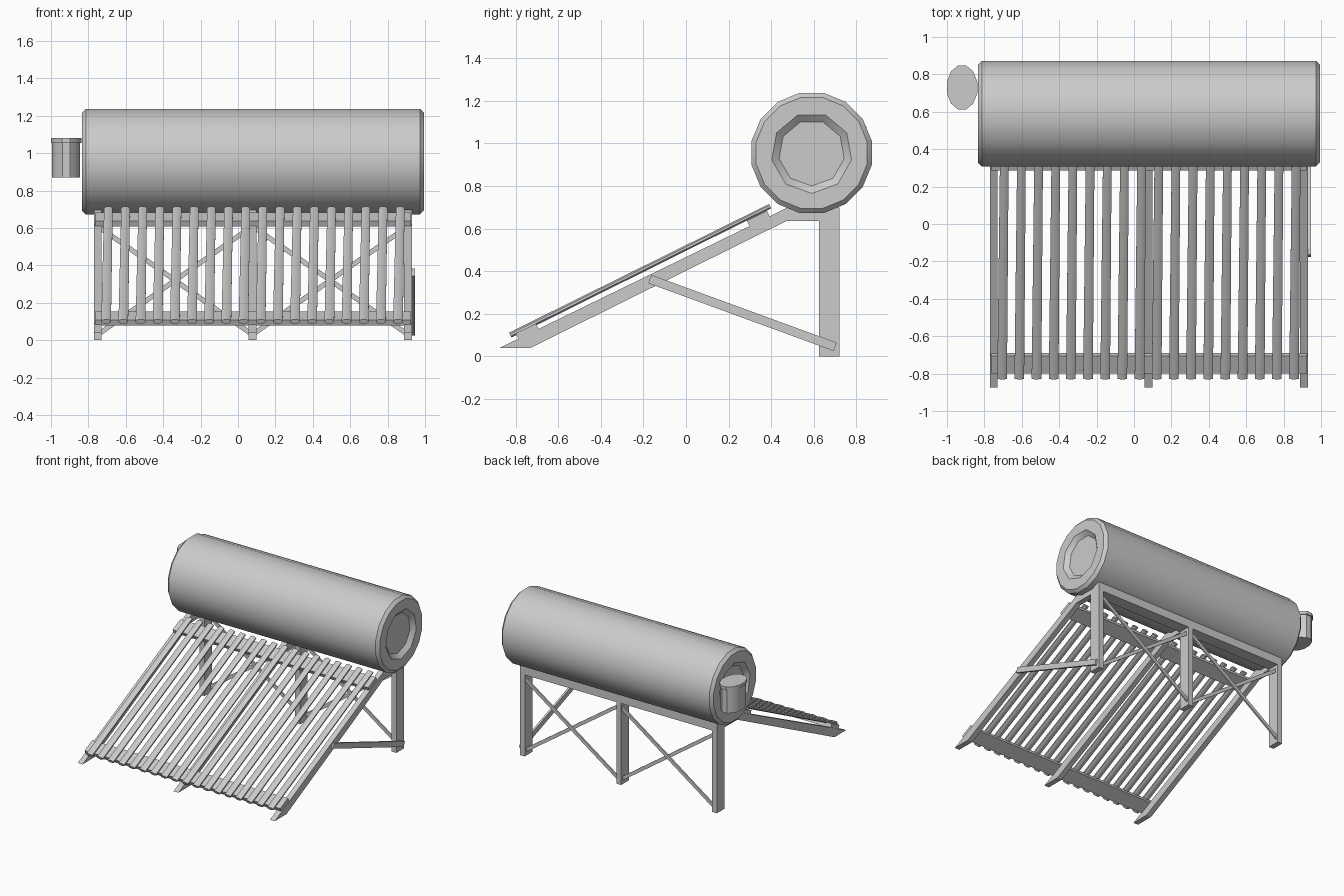
import bpy
import bmesh
from math import pi, radians
from mathutils import Matrix, Vector

if "Cube" in bpy.data.objects:
    bpy.data.objects.remove(bpy.data.objects["Cube"], do_unlink=True)

metal = bpy.data.materials.new("light_grey_metal")
metal.use_nodes = True
GREY = (0.6, 0.6, 0.6, 1)
metal.diffuse_color = GREY
metal.node_tree.nodes["Principled BSDF"].inputs["Base Color"].default_value = GREY


def finish(name, bm, smooth=False):
    bmesh.ops.recalc_face_normals(bm, faces=bm.faces)
    mesh = bpy.data.meshes.new(name)
    bm.to_mesh(mesh)
    bm.free()
    mesh.materials.append(metal)
    obj = bpy.data.objects.new(name, mesh)
    bpy.context.collection.objects.link(obj)
    if smooth:
        smooth_object(obj)
    return obj


def smooth_object(obj):
    bpy.ops.object.select_all(action="DESELECT")
    obj.select_set(True)
    bpy.context.view_layer.objects.active = obj
    bpy.ops.object.shade_smooth_by_angle(angle=radians(35))


def frame(p, q, side):
    """Matrix with local z running from p to q and local x close to side."""
    d = (q - p).normalized()
    u = (side - d * side.dot(d)).normalized()
    rot = Matrix((u, d.cross(u), d)).transposed().to_4x4()
    return Matrix.Translation((p + q) / 2) @ rot


def beam(name, p, q, width, thick, side=(1, 0, 0)):
    """Rectangular bar from p to q; width is measured along side."""
    p, q = Vector(p), Vector(q)
    bm = bmesh.new()
    size = Matrix.Diagonal((width, thick, (q - p).length, 1))
    bmesh.ops.create_cube(bm, size=1, matrix=frame(p, q, Vector(side)) @ size)
    return finish(name, bm)


def rod(name, p, q, r1, r2, sides, flat=1.0, bevel=0.0, smooth=True):
    """Round or oval bar from p to q; flat scales it across the x direction."""
    p, q = Vector(p), Vector(q)
    side = Vector((1, 0, 0)) if abs((q - p).normalized().x) < 0.9 else Vector((0, 1, 0))
    bm = bmesh.new()
    shape = Matrix.Diagonal((1, flat, 1, 1)) @ Matrix.Rotation(pi / sides, 4, "Z")
    bmesh.ops.create_cone(bm, cap_ends=True, segments=sides, radius1=r1, radius2=r2,
                          depth=(q - p).length, matrix=frame(p, q, side) @ shape)
    if bevel:
        rim = [e for e in bm.edges if any(len(f.verts) > 4 for f in e.link_faces)]
        bmesh.ops.bevel(bm, geom=rim, offset=bevel, segments=1, affect="EDGES")
    return finish(name, bm, smooth)


def profile(name, points, x, width):
    """Side outline extruded along x."""
    bm = bmesh.new()
    face = bm.faces.new([bm.verts.new((x - width / 2, y, z)) for y, z in points])
    new = bmesh.ops.extrude_face_region(bm, geom=[face])["geom"]
    verts = [v for v in new if isinstance(v, bmesh.types.BMVert)]
    bmesh.ops.translate(bm, verts=verts, vec=(width, 0, 0))
    return finish(name, bm)


# Water tank with a dished recess in both ends
TY, TZ = 0.59, 0.955
tank = rod("water_tank", (-0.835, TY, TZ), (0.995, TY, TZ), 0.288, 0.288, 16,
           bevel=0.022, smooth=False)
for end, out in ((-0.835, -1), (0.995, 1)):
    cutter = rod("recess_cutter", (end - out * 0.03, TY, TZ), (end + out * 0.015, TY, TZ),
                 0.155, 0.2075, 9, smooth=False)
    cutter.hide_render = True
    mod = tank.modifiers.new("recess", "BOOLEAN")
    mod.operation = "DIFFERENCE"
    mod.solver = "EXACT"
    mod.object = cutter
    bpy.context.view_layer.objects.active = tank
    bpy.ops.object.modifier_apply(modifier=mod.name)
    bpy.data.objects.remove(cutter, do_unlink=True)
smooth_object(tank)

# Small oval feeder tank with lid
FX, FY = -0.919, 0.73
rod("feeder_tank", (FX, FY, 0.87), (FX, FY, 1.06), 0.077, 0.077, 12, flat=1.45)
rod("feeder_lid", (FX, FY, 1.055), (FX, FY, 1.08), 0.084, 0.084, 12, flat=1.45)

# Three sloping rails with their rear legs
LEG_X = (-0.75, 0.077, 0.909)
RAIL = [(-0.875, 0.04), (-0.73, 0.04), (0.47, 0.635), (0.625, 0.635),
        (0.625, 0), (0.72, 0), (0.72, 0.70), (0.48, 0.70)]
for label, x in zip(("right", "middle", "left"), LEG_X):
    profile(label + "_rail_and_leg", RAIL, x, 0.042)

# Rear beam under the tank
beam("rear_beam", (LEG_X[0], 0.6725, 0.668), (LEG_X[2], 0.6725, 0.668), 0.095, 0.064, (0, 1, 0))

# Diagonal cross braces between the legs
for i in range(2):
    a, b = LEG_X[i], LEG_X[i + 1]
    beam("cross_brace_rising", (a, 0.705, 0.03), (b, 0.705, 0.61), 0.026, 0.012, (0, 0, 1))
    beam("cross_brace_falling", (a, 0.692, 0.61), (b, 0.692, 0.03), 0.026, 0.012, (0, 0, 1))

# Side strut
beam("side_strut", (0.938, -0.17, 0.363), (0.938, 0.70, 0.045), 0.016, 0.042)

# Boards across the rails that carry the tubes
slope = Vector((0, 0.9, 0.439)).normalized()
for label, y in (("lower", -0.745), ("upper", 0.34)):
    z = 0.04 + (y + 0.875) * 0.488 + 0.013
    mid = Vector((0, y, z))
    beam(label + "_board", mid + Vector((LEG_X[0] - 0.015, 0, 0)),
         mid + Vector((LEG_X[2] + 0.015, 0, 0)), 0.105, 0.032, slope)

# Row of collector tubes
for i in range(18):
    x = -0.705 + i * 0.0918
    rod("collector_tube", (x, -0.825, 0.1), (x + 0.012, 0.395, 0.705),
        0.028, 0.025, 8, flat=0.5)
